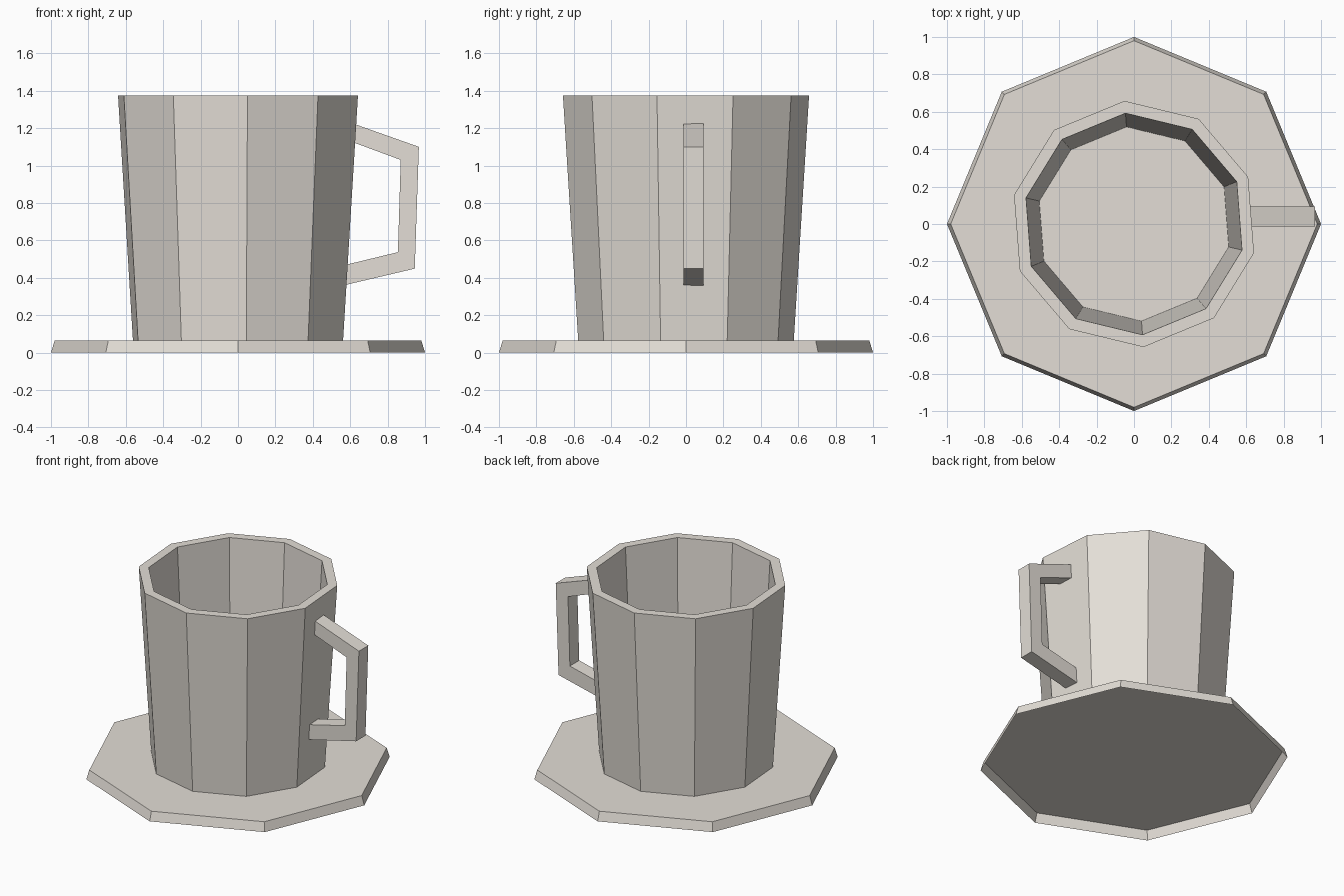
import bpy, bmesh, math

if "Cube" in bpy.data.objects:
    bpy.data.objects.remove(bpy.data.objects["Cube"])

clay = bpy.data.materials.new("warm_grey")
clay.diffuse_color = (0.77, 0.73, 0.675, 1)
clay.use_nodes = True
clay.node_tree.nodes["Principled BSDF"].inputs["Base Color"].default_value = clay.diffuse_color


def finish(bm, name):
    mesh = bpy.data.meshes.new(name)
    bm.to_mesh(mesh)
    bm.free()
    mesh.materials.append(clay)
    obj = bpy.data.objects.new(name, mesh)
    bpy.context.collection.objects.link(obj)
    return obj


def turned(name, sides, start_deg, profile, cap_end):
    """Flat-sided turned shell of a (radius, z) profile, open at its start."""
    bm = bmesh.new()
    rings = []
    for r, z in profile:
        angles = [math.radians(start_deg) + 2 * math.pi * k / sides for k in range(sides)]
        rings.append([bm.verts.new((r * math.cos(a), r * math.sin(a), z)) for a in angles])
    for a, b in zip(rings, rings[1:]):
        for i in range(sides):
            j = (i + 1) % sides
            bm.faces.new((a[i], a[j], b[j], b[i]))
    if cap_end:
        bm.faces.new(rings[-1])
    return finish(bm, name)


# Saucer: octagonal shell, hollow underneath
turned("saucer", 8, 0, [(1.0, 0.0), (0.98, 0.065)], True)

# Cup: tapered ten-sided double wall standing on the saucer, which forms its floor
turned("cup", 10, 22.4, [(0.578, 0.065), (0.66, 1.375), (0.594, 1.375), (0.521, 0.065)], False)

# Handle: square bar bent through four stations (outer and inner xz points)
outer = [(0.60, 1.23), (0.967, 1.10), (0.945, 0.449), (0.55, 0.356)]
inner = [(0.60, 1.13), (0.87, 1.03), (0.855, 0.537), (0.55, 0.463)]
y0, y1 = -0.013, 0.093
bm = bmesh.new()
loops = []
for (xo, zo), (xi, zi) in zip(outer, inner):
    loops.append([bm.verts.new(p) for p in
                  ((xo, y0, zo), (xo, y1, zo), (xi, y1, zi), (xi, y0, zi))])
for a, b in zip(loops, loops[1:]):
    for i in range(4):
        j = (i + 1) % 4
        bm.faces.new((a[i], a[j], b[j], b[i]))
bm.faces.new(loops[0][::-1])
bm.faces.new(loops[-1])
bmesh.ops.recalc_face_normals(bm, faces=bm.faces)
finish(bm, "handle")
